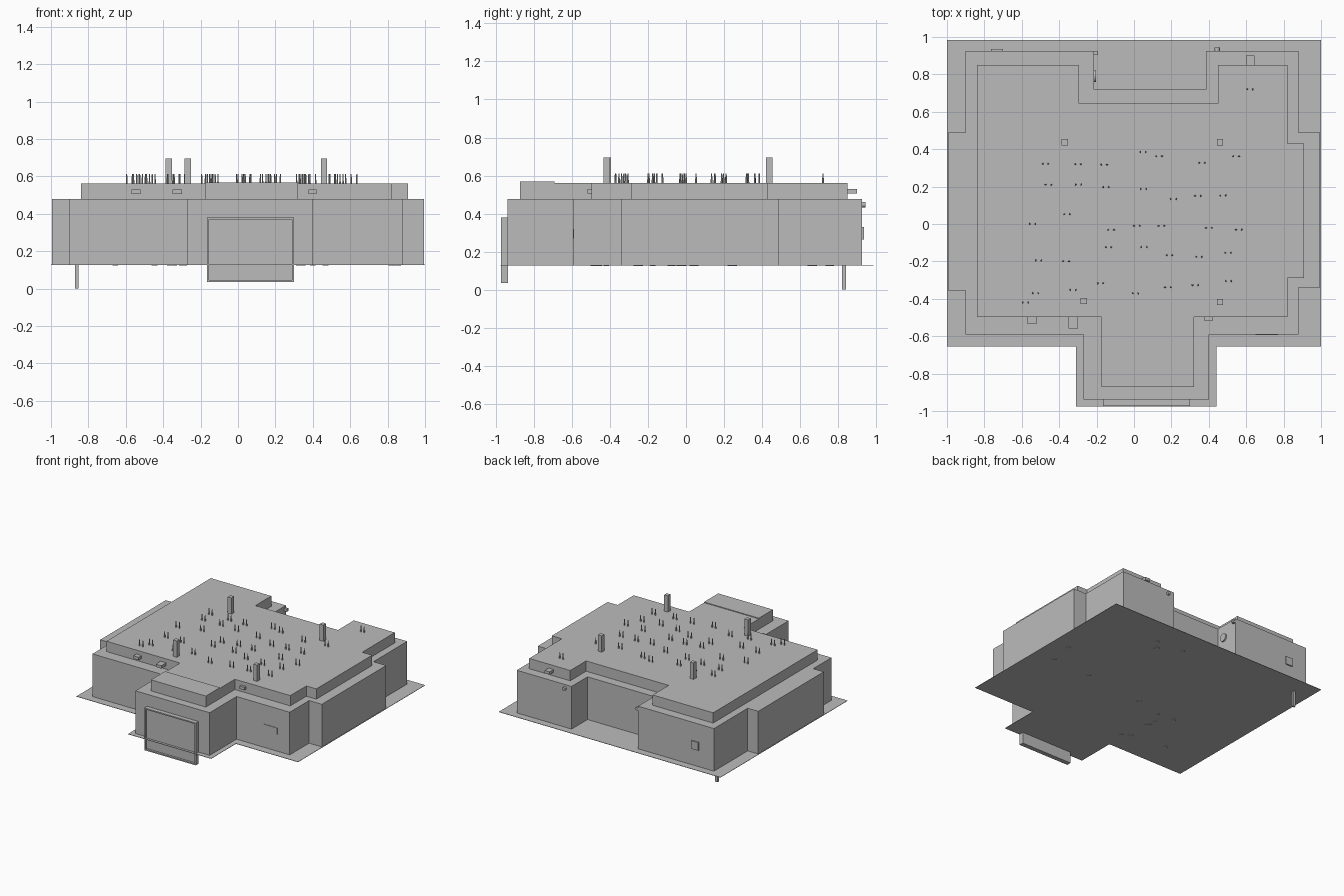
import bpy, bmesh, math, random

cube = bpy.data.objects.get("Cube")
if cube:
    bpy.data.objects.remove(cube, do_unlink=True)

random.seed(4)
GROUND, WALL_TOP, ROOF = 0.13, 0.49, 0.562

grey = bpy.data.materials.new("plain_grey")
grey.use_nodes = True
grey.diffuse_color = (0.5, 0.5, 0.5, 1)
grey.node_tree.nodes["Principled BSDF"].inputs["Base Color"].default_value = (0.5, 0.5, 0.5, 1)


def finish(name, bm):
    mesh = bpy.data.meshes.new(name)
    bmesh.ops.recalc_face_normals(bm, faces=bm.faces)
    bm.to_mesh(mesh)
    bm.free()
    mesh.materials.append(grey)
    obj = bpy.data.objects.new(name, mesh)
    bpy.context.collection.objects.link(obj)
    return obj


def prism(name, outline, z0, z1):
    bm = bmesh.new()
    face = bm.faces.new([bm.verts.new((x, y, z0)) for x, y in outline])
    top = bmesh.ops.extrude_face_region(bm, geom=[face])["geom"]
    verts = [v for v in top if isinstance(v, bmesh.types.BMVert)]
    bmesh.ops.translate(bm, verts=verts, vec=(0, 0, z1 - z0))
    return finish(name, bm)


def box(name, x, y, z):
    return prism(name, [(x[0], y[0]), (x[1], y[0]), (x[1], y[1]), (x[0], y[1])], z[0], z[1])


def disc(name, loc, radius, depth, axis="Z"):
    bm = bmesh.new()
    bmesh.ops.create_cone(bm, cap_ends=True, segments=16, radius1=radius,
                          radius2=radius, depth=depth)
    obj = finish(name, bm)
    obj.location = loc
    obj.rotation_euler = (math.pi / 2 if axis == "Y" else 0, math.pi / 2 if axis == "X" else 0, 0)
    return obj


# Ground slab with the entrance tongue
prism("ground_slab", [(-1, 0.985), (-1, -0.655), (-0.31, -0.655), (-0.31, -0.975),
                      (0.44, -0.975), (0.44, -0.655), (1, -0.655), (1, 0.985)],
      GROUND - 0.003, GROUND)

# Main walls: deck kept slightly below the rim
walls = [(-0.9, 0.925), (-0.9, 0.49), (-0.995, 0.49), (-0.995, -0.355), (-0.9, -0.355),
         (-0.9, -0.59), (-0.27, -0.59), (-0.27, -0.937), (0.4, -0.937), (0.4, -0.59),
         (0.88, -0.59), (0.88, -0.34), (0.995, -0.34), (0.995, 0.49), (0.88, 0.49),
         (0.88, 0.925), (0.385, 0.925), (0.385, 0.72), (-0.215, 0.72), (-0.215, 0.925)]
prism("walls", walls, GROUND, WALL_TOP - 0.012)

# Parapet rim following the wall line
bm = bmesh.new()
rim = bm.faces.new([bm.verts.new((x, y, WALL_TOP - 0.012)) for x, y in walls])
inner = rim
bmesh.ops.inset_region(bm, faces=[inner], thickness=0.012, use_even_offset=True)
bmesh.ops.delete(bm, geom=[inner], context="FACES_ONLY")
ring = bmesh.ops.extrude_face_region(bm, geom=bm.faces[:])["geom"]
bmesh.ops.translate(bm, verts=[v for v in ring if isinstance(v, bmesh.types.BMVert)],
                    vec=(0, 0, 0.012))
finish("parapet", bm)

# Raised roof and the slightly taller front canopy
prism("roof", [(-0.84, 0.85), (-0.84, -0.497), (-0.175, -0.497), (-0.175, -0.7),
               (0.32, -0.7), (0.32, -0.497), (0.82, -0.497), (0.82, -0.29), (0.91, -0.29),
               (0.91, 0.43), (0.82, 0.43), (0.82, 0.85), (0.45, 0.85), (0.45, 0.645),
               (-0.295, 0.645), (-0.295, 0.85)], WALL_TOP - 0.012, ROOF)
box("front_canopy", (-0.175, 0.32), (-0.872, -0.69), (WALL_TOP - 0.012, ROOF + 0.006))

# Entrance panel with raised frame bars
box("entrance_panel", (-0.165, 0.3), (-0.955, -0.935), (0.035, 0.38))
for i, x in enumerate((-0.165, 0.29)):
    box(f"panel_side_bar_{i}", (x, x + 0.01), (-0.972, -0.955), (0.035, 0.38))
for i, z in enumerate((0.035, 0.37)):
    box(f"panel_cross_bar_{i}", (-0.165, 0.3), (-0.972, -0.955), (z, z + 0.01))

# Post under the back corner
box("under_post", (-0.872, -0.852), (0.82, 0.84), (0, GROUND))

# Vents on the roof edge
for i, (x0, x1, y0, y1) in enumerate([(-0.57, -0.522, -0.535, -0.497),
                                      (-0.35, -0.3, -0.56, -0.497),
                                      (0.378, 0.42, -0.518, -0.497),
                                      (0.6, 0.645, 0.85, 0.9)]):
    box(f"roof_vent_{i}", (x0, x1), (y0, y1), (0.507, 0.53))

# Wall fittings
box("back_hatch", (-0.765, -0.7), (0.925, 0.935), (0.265, 0.33))
box("front_hatch", (0.65, 0.77), (-0.594, -0.59), (0.27, 0.32))
disc("round_vent", (-0.21, 0.79, 0.37), 0.032, 0.014, "X")
box("recess_lamp", (-0.215, -0.192), (0.903, 0.925), (0.44, 0.462))
disc("back_lamp", (0.445, 0.933, 0.447), 0.014, 0.02, "Y")

# Four roof chimneys
for i, (x, y) in enumerate([(-0.37, 0.437), (0.46, 0.437), (-0.268, -0.412), (0.46, -0.417)]):
    box(f"chimney_{i}", (x - 0.017, x + 0.017), (y - 0.017, y + 0.017), (ROOF, 0.695))

# Pairs of thin roof pins scattered over a loose grid
bm = bmesh.new()
spots = [(-0.58, -0.42), (0.62, 0.72)]
for col in range(7):
    for row in range(5):
        spots.append((-0.5 + col * 0.17 + random.uniform(-0.05, 0.05),
                      -0.33 + row * 0.17 + random.uniform(-0.05, 0.05)))
for x, y in spots:
    for side in (-0.015, 0.015):
        made = bmesh.ops.create_cone(bm, cap_ends=True, segments=6, radius1=0.005,
                                     radius2=0.003, depth=0.05)
        bmesh.ops.translate(bm, verts=made["verts"], vec=(x + side, y, ROOF + 0.025))
finish("roof_pins", bm)

# Small drain caps under the slab
for i in range(14):
    disc(f"drain_cap_{i}", (random.uniform(-0.85, 0.85), random.uniform(-0.5, 0.8), GROUND - 0.004),
         random.choice((0.015, 0.025)), 0.004)
